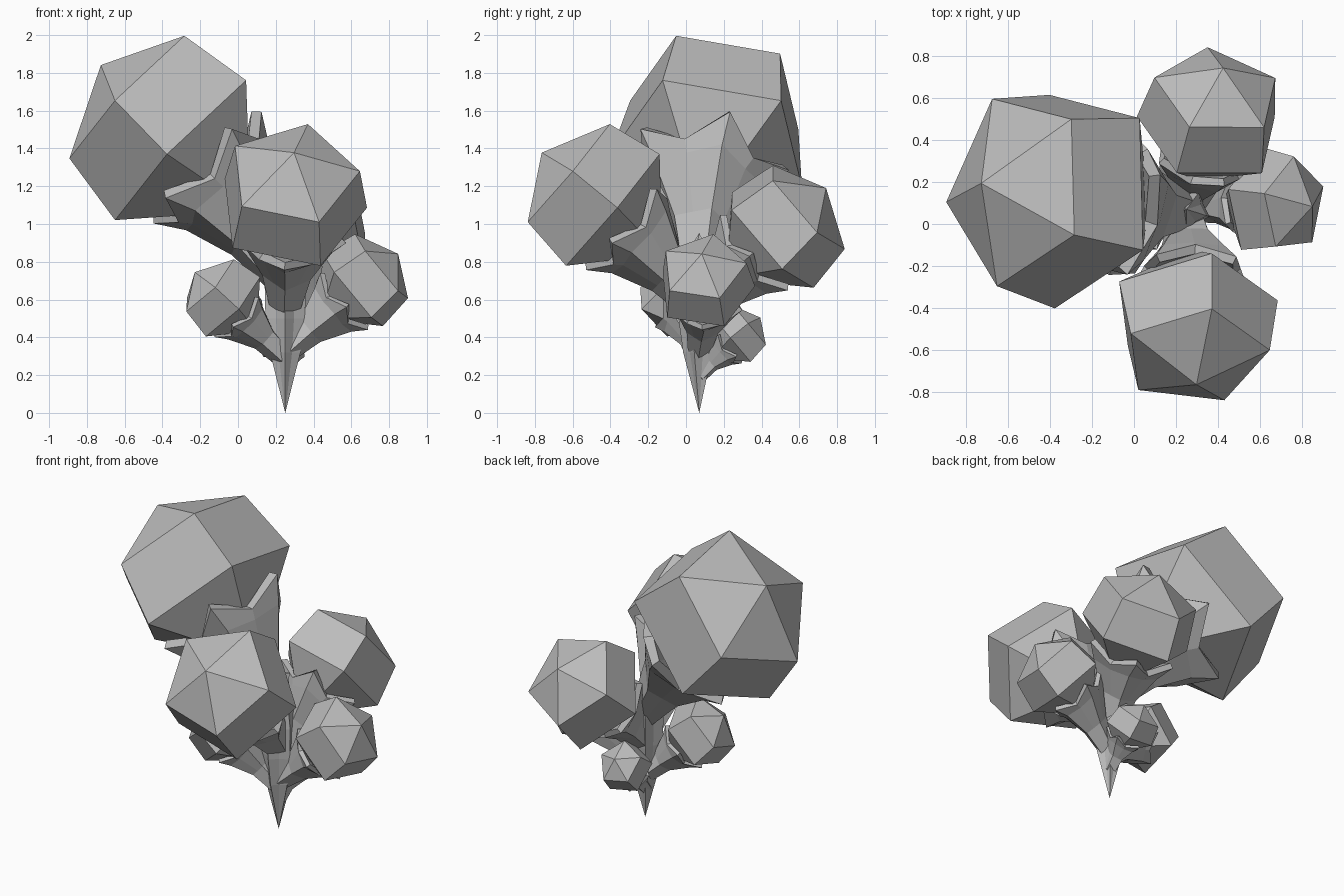
import bpy, bmesh, math
from mathutils import Vector

cube = bpy.data.objects.get("Cube")
if cube:
    bpy.data.objects.remove(cube)

grey = bpy.data.materials.new("plain grey")
grey.use_nodes = True
grey.diffuse_color = (0.5, 0.5, 0.5, 1)
grey.node_tree.nodes["Principled BSDF"].inputs["Base Color"].default_value = (0.5, 0.5, 0.5, 1)

STEM = Vector((0.25, 0.07, 0))


def loft(name, rings):
    """Join rings of equal length; a single point closes an end to a tip."""
    bm = bmesh.new()
    rows = [[bm.verts.new(p) for p in ring] for ring in rings]
    for a, b in zip(rows, rows[1:]):
        n = max(len(a), len(b))
        for i in range(n):
            j = (i + 1) % n
            if len(a) == 1:
                bm.faces.new((a[0], b[j], b[i]))
            elif len(b) == 1:
                bm.faces.new((a[i], a[j], b[0]))
            else:
                bm.faces.new((a[i], a[j], b[j], b[i]))
    bmesh.ops.recalc_face_normals(bm, faces=bm.faces)
    mesh = bpy.data.meshes.new(name)
    bm.to_mesh(mesh)
    bm.free()
    mesh.materials.append(grey)
    obj = bpy.data.objects.new(name, mesh)
    bpy.context.collection.objects.link(obj)


def frame(axis, toward):
    """Two unit vectors square to the axis, the first leaning toward a hint."""
    n = Vector(axis).normalized()
    u = Vector(toward)
    u = (u - n * u.dot(n)).normalized()
    return n, u, n.cross(u)


def ring(center, u, v, radii, sides, turn=0.0):
    pts = []
    for i in range(sides):
        a = turn + 2 * math.pi * i / sides
        pts.append(center + (u * math.cos(a) + v * math.sin(a)) * radii[i % len(radii)])
    return pts


def bulb(name, center, axis, toward, r, root_z, root_r):
    c = Vector(center)
    n, u, v = frame(axis, toward)

    # Five-sided bulb with a low cap and a tapering underside
    loft(name + "_bulb", [
        [c + n * 0.49 * r],
        ring(c, u, v, [r], 5),
        ring(c - n * 0.85 * r, u, v, [1.14 * r], 5),
        [c - n * 1.85 * r]])

    # Cup on a stalk, its thick rim rising to five points
    turn = math.radians(44)
    root = STEM + Vector((0, 0, root_z))
    base = c - n * 1.38 * r

    def star(tip_r, valley_r, tip_h, lift):
        pts = ring(base + n * lift * r, u, v, [tip_r * r, valley_r * r], 10, turn)
        return [p + n * tip_h * r if i % 2 == 0 else p for i, p in enumerate(pts)]

    mid = root.lerp(base, 0.5)
    loft(name + "_cup", [
        [root - Vector((0, 0, root_r))],
        ring(root, u, v, [root_r, root_r * 0.8], 10, turn),
        ring(mid, u, v, [0.38 * r, 0.31 * r], 10, turn),
        star(0.7, 0.58, 0.04, -0.12),
        star(0.91, 0.68, 0.24, 0),
        star(0.83, 0.58, 0.24, 0.08),
        [base - n * 0.3 * r]])


# Tapered stem with ridges
n, u, v = frame((0, 0, 1), (0, -1, 0))
loft("stem", [[STEM]] + [
    ring(STEM + Vector((0, 0, z)), u, v, [r, r * 0.72], 10)
    for z, r in ((0.32, 0.085), (0.5, 0.11), (0.7, 0.115), (0.8, 0.1))
] + [[STEM + Vector((0, 0, 0.95))]])

# Bulbs from largest to smallest
bulb("top", (-0.56, 0.17, 1.68), (-0.71, 0.1, 0.69), (0.26, -0.216, 0.32), 0.475, 0.7, 0.1)
bulb("front", (0.29, -0.63, 1.265), (0.04, -0.77, 0.65), (0.08, 0.23, 0.26), 0.357, 0.55, 0.08)
bulb("back", (0.4, 0.63, 1.09), (0.155, 0.735, 0.66), (-0.05, 0.21, -0.22), 0.31, 0.5, 0.08)
bulb("left", (0.76, 0.09, 0.77), (0.77, -0.06, 0.63), (-0.11, 0.05, 0.185), 0.232, 0.32, 0.06)
bulb("right", (-0.16, -0.05, 0.68), (-0.7, -0.2, 0.66), (0.12, -0.05, 0.15), 0.197, 0.29, 0.06)
bulb("small", (0.25, 0.34, 0.46), (0, 0.75, 0.63), (0.03, -0.1, 0.12), 0.142, 0.2, 0.045)
